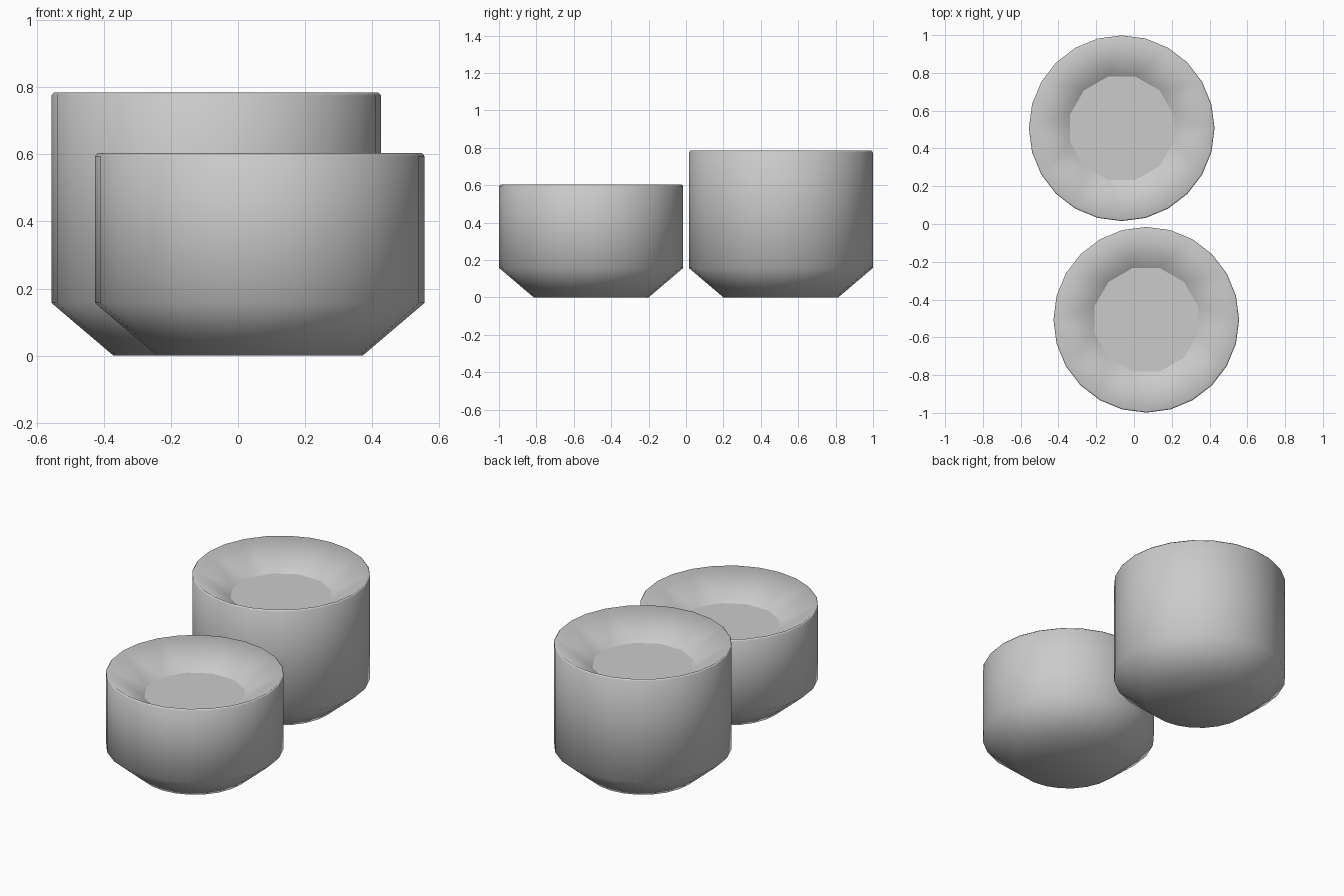
import bpy, bmesh
from math import sin, cos, pi

if "Cube" in bpy.data.objects:
    bpy.data.objects.remove(bpy.data.objects["Cube"])

SIDES = 24


def ring(bm, radius, z, step=1, offset=0):
    return [bm.verts.new((radius * cos(2 * pi * i / SIDES),
                          radius * sin(2 * pi * i / SIDES), z))
            for i in range(offset, SIDES, step)]


def make_pot(name, x, y, height):
    bm = bmesh.new()
    # outer shell: tapered foot, straight wall, tiny rim chamfer
    profile = [(0.307, 0), (0.4915, 0.157), (0.4915, height - 0.009), (0.484, height)]
    rings = [ring(bm, r, z) for r, z in profile]
    bm.faces.new(rings[0][::-1])
    for a, b in zip(rings, rings[1:]):
        for i in range(SIDES):
            j = (i + 1) % SIDES
            bm.faces.new((a[i], a[j], b[j], b[i]))

    # sloped dish: 24-sided rim narrowing to a 12-sided floor
    rim = rings[-1]
    inner = ring(bm, 0.283, height - 0.134, step=2, offset=1)
    for k in range(SIDES // 2):
        o = 2 * k + 1
        r0, r1, r2 = rim[o - 1], rim[o], rim[(o + 1) % SIDES]
        bm.faces.new((r0, r1, inner[k]))
        bm.faces.new((r1, r2, inner[k]))
        bm.faces.new((r2, inner[(k + 1) % len(inner)], inner[k]))
    floor = bm.faces.new(inner)

    # smooth everywhere apart from the flat dish floor
    for f in bm.faces:
        f.smooth = True
    floor.smooth = False
    for e in floor.edges:
        e.smooth = False
    bmesh.ops.recalc_face_normals(bm, faces=bm.faces)

    mesh = bpy.data.meshes.new(name)
    bm.to_mesh(mesh)
    bm.free()
    obj = bpy.data.objects.new(name, mesh)
    obj.location = (x, y, 0)
    bpy.context.collection.objects.link(obj)


make_pot("tall_pot", -0.065, 0.507, 0.785)
make_pot("short_pot", 0.065, -0.507, 0.604)
